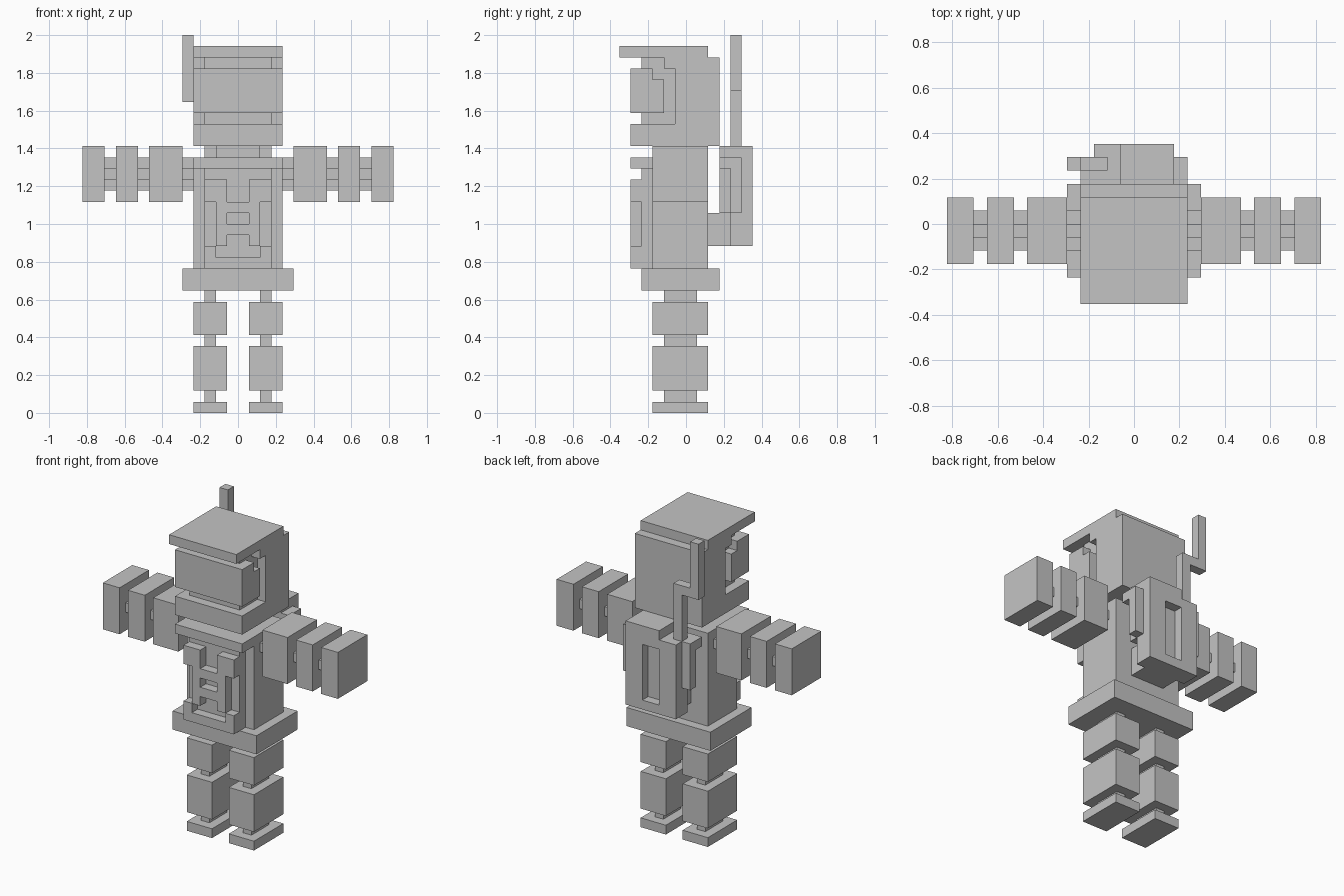
import bpy, bmesh

if "Cube" in bpy.data.objects:
    bpy.data.objects.remove(bpy.data.objects["Cube"])

U = 2 / 34  # one block of the grid

grey = bpy.data.materials.new("light_grey")
grey.diffuse_color = (0.55, 0.55, 0.55, 1)
grey.use_nodes = True
grey.node_tree.nodes["Principled BSDF"].inputs["Base Color"].default_value = grey.diffuse_color


def part(name, *boxes, mirror=False):
    """One object from boxes (x0, x1, y0, y1, z0, z1) in grid blocks."""
    bm = bmesh.new()
    boxes = list(boxes)
    if mirror:
        boxes += [(-b[1], -b[0], *b[2:]) for b in boxes]
    for x0, x1, y0, y1, z0, z1 in boxes:
        cube = bmesh.ops.create_cube(bm, size=1)["verts"]
        for v in cube:
            v.co = (U * (x1 if v.co.x > 0 else x0),
                    U * (y1 if v.co.y > 0 else y0),
                    U * (z1 if v.co.z > 0 else z0))
    mesh = bpy.data.meshes.new(name)
    bm.to_mesh(mesh)
    bm.free()
    mesh.materials.append(grey)
    obj = bpy.data.objects.new(name, mesh)
    bpy.context.collection.objects.link(obj)
    return obj


# Legs
for name, z0, z1 in (("feet", 0, 1), ("shins", 2, 6), ("thighs", 7, 10)):
    part(name, (1, 4, -3, 2, z0, z1), mirror=True)
for name, z in (("ankles", 1), ("knees", 6), ("hips", 10)):
    part(name, (2, 3, -2, 1, z, z + 1), mirror=True)

# Body
part("belt", (-5, 5, -4, 3, 11, 13))
part("torso", (-4, 4, -3, 2, 13, 23))
part("neck", (-2, 2, -2, 1, 23, 24))
part("collar", (-4, 4, -5, -3, 22, 23))
part("chest_panel", (-3, 3, -4, -3, 13, 22))

# Raised cross-shaped chest frame
part("chest_frame_sides",
     (2, 3, -5, -4, 20, 21), (1, 2, -5, -4, 18, 21),
     (2, 3, -5, -4, 19, 20), (1, 2, -5, -4, 16, 18),
     (1, 2, -5, -4, 15, 16), (2, 3, -5, -4, 13, 15), mirror=True)
part("chest_frame_bars", (-1, 1, -5, -4, 18, 19), (-1, 1, -5, -4, 16, 17),
     (-2, 2, -5, -4, 13, 14))

# Arms joined by plus-shaped rods
for name, x0, x1 in (("upper_arms", 5, 8), ("forearms", 9, 11), ("hands", 12, 14)):
    part(name, (x0, x1, -3, 2, 19, 24), mirror=True)
for name, x in (("shoulders", 4), ("elbows", 8), ("wrists", 11)):
    part(name, (x, x + 1, -2, 1, 21, 22), (x, x + 1, -1, 0, 20, 21),
         (x, x + 1, -1, 0, 22, 23), mirror=True)

# Head with open face and goggles
part("head_core", (-3, 3, -4, -1, 26, 32))
part("head_back", (-4, 4, -1, 3, 24, 32))
part("temples", (3, 4, -2, -1, 31, 32), mirror=True)
part("chin", (-4, 4, -5, -1, 24, 26))
part("goggles", (-4, 4, -5, -3, 27, 31))
part("goggle_ends", (3, 4, -3, -2, 27, 30), mirror=True)
part("cap_brim", (-4, 4, -6, 2, 32, 33))

# Backpack with a slot in its rear face
part("backpack", (-3, 3, 4, 5, 15, 23), (-3, 3, 3, 4, 18, 23),
     (-1, 3, 3, 6, 23, 24))
part("backpack_rear", (-3, -1, 5, 6, 15, 23), (1, 3, 5, 6, 15, 23),
     (-1, 1, 5, 6, 15, 16), (-1, 1, 5, 6, 22, 23))
part("backpack_mount", (-2, 2, 2, 4, 15, 18))
part("backpack_handles", (3, 4, 3, 5, 22, 23), (3, 4, 4, 5, 18, 22), mirror=True)

# Cranked antenna
part("antenna", (-3, -2, 4, 5, 23, 28), (-5, -2, 4, 5, 28, 29),
     (-5, -4, 4, 5, 29, 34))
